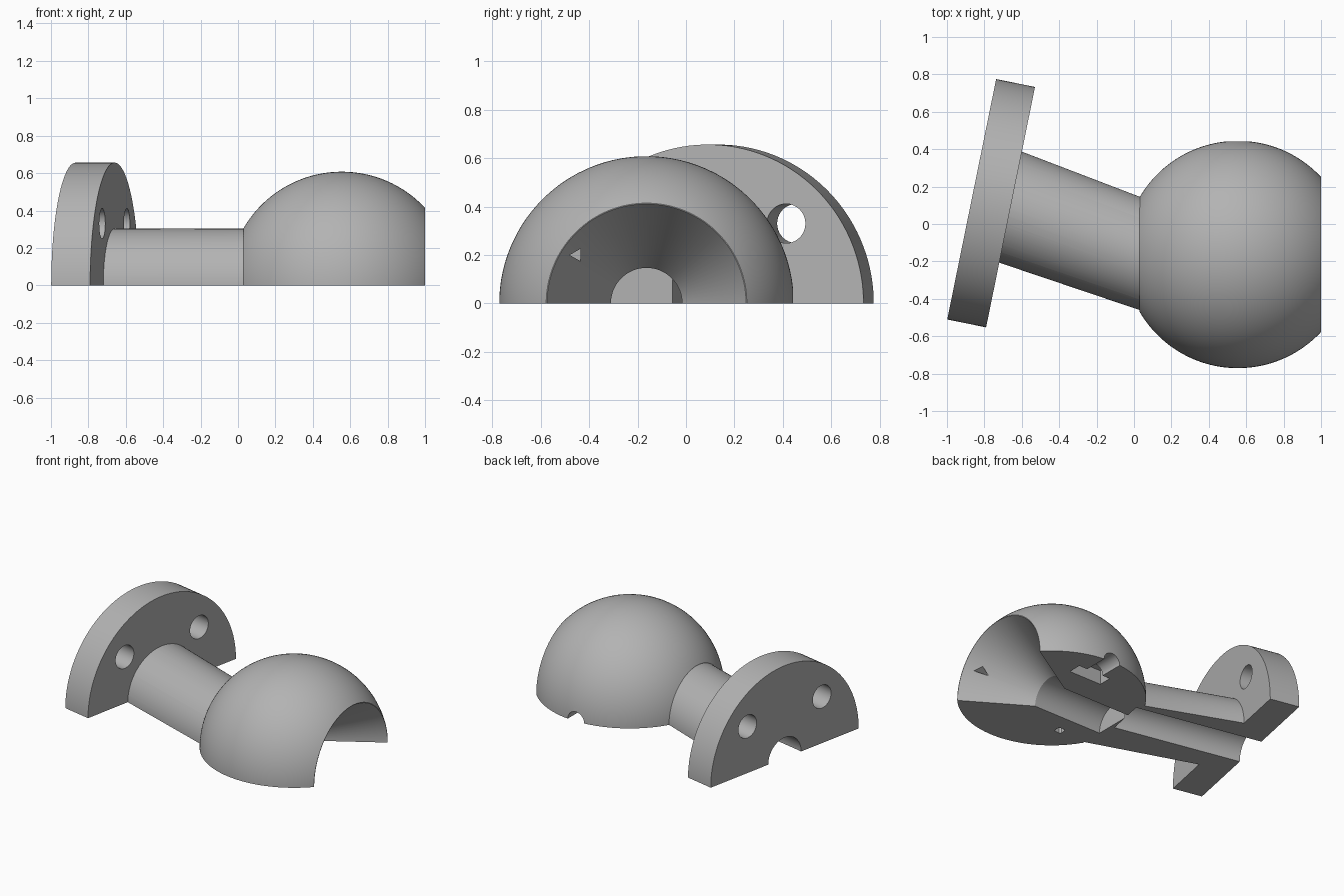
import bpy, bmesh, math
from mathutils import Vector

old = bpy.data.objects.get("Cube")
if old:
    bpy.data.objects.remove(old)

grey = bpy.data.materials.new("plain grey")
grey.use_nodes = True
GREY = (0.45, 0.45, 0.45, 1)
grey.diffuse_color = GREY
grey.node_tree.nodes["Principled BSDF"].inputs["Base Color"].default_value = GREY


def loft(name, sections, sides=96):
    """Solid through circles given as (centre, yaw of circle normal, radius)."""
    bm = bmesh.new()
    rings = []
    for centre, yaw, r in sections:
        u = Vector((-math.sin(yaw), math.cos(yaw), 0))
        ring = []
        for i in range(sides):
            t = math.tau * (i + 0.5) / sides
            offset = u * math.cos(t) + Vector((0, 0, math.sin(t)))
            ring.append(bm.verts.new(Vector(centre) + r * offset))
        rings.append(ring)
    for a, b in zip(rings, rings[1:]):
        for i in range(sides):
            j = (i + 1) % sides
            bm.faces.new((a[i], a[j], b[j], b[i]))
    bm.faces.new(rings[0])
    bm.faces.new(rings[-1])
    return finish(name, bm)


def box(name, low, high):
    bm = bmesh.new()
    bmesh.ops.create_cube(bm, size=1)
    for v in bm.verts:
        v.co = [lo + (c + 0.5) * (hi - lo) for c, lo, hi in zip(v.co, low, high)]
    return finish(name, bm)


def finish(name, bm):
    bmesh.ops.recalc_face_normals(bm, faces=bm.faces)
    mesh = bpy.data.meshes.new(name)
    bm.to_mesh(mesh)
    bm.free()
    mesh.materials.append(grey)
    obj = bpy.data.objects.new(name, mesh)
    bpy.context.collection.objects.link(obj)
    return obj


def combine(target, other, operation):
    mod = target.modifiers.new(operation, 'BOOLEAN')
    mod.operation = operation
    mod.solver = 'EXACT'
    mod.object = other
    bpy.context.view_layer.objects.active = target
    bpy.ops.object.modifier_apply(modifier=mod.name)
    bpy.data.objects.remove(other)


# Main dimensions
BALL = Vector((0.555, -0.163, 0))
BALL_R = 0.608
NECK_X = 0.03
FLANGE = Vector((-0.66, 0.09, 0))
YAW = math.radians(-11.5)
AXIS = Vector((math.cos(YAW), math.sin(YAW), 0))
SIDE = Vector((-math.sin(YAW), math.cos(YAW), 0))
THICK = 0.212
BORE_R = 0.147


def on_ball_axis(x):
    return (x, BALL.y, 0)


# Ball truncated at both ends
steps = 56
first = math.acos((NECK_X - BALL.x) / BALL_R)
last = math.acos((1 - BALL.x) / BALL_R)
arc = [first + (last - first) * i / steps for i in range(steps + 1)]
body = loft("ball_joint_half", [(on_ball_axis(BALL.x + BALL_R * math.cos(a)), 0,
                                 BALL_R * math.sin(a)) for a in arc])

# Slanted neck blending from the ball to the tilted flange
neck = loft("neck", [((0.1, -0.163, 0), 0, 0.302),
                     ((NECK_X, -0.157, 0), 0, 0.303),
                     (FLANGE, YAW, 0.303),
                     (FLANGE - AXIS * 0.1, YAW, 0.303)])
combine(body, neck, 'UNION')

# Tilted round flange
flange = loft("flange", [(FLANGE, YAW, 0.656), (FLANGE - AXIS * THICK, YAW, 0.656)], 128)
combine(body, flange, 'UNION')

# Conical mouth and straight bore
slope = (0.411 - BORE_R) / (1 - 0.57)
mouth = loft("mouth_cutter", [(on_ball_axis(1.1), 0, 0.411 + slope * 0.1),
                              (on_ball_axis(0.57), 0, BORE_R),
                              (on_ball_axis(NECK_X), 0, BORE_R)])
combine(body, mouth, 'DIFFERENCE')

# Bore square to the flange
flange_bore = loft("flange_bore_cutter", [(FLANGE - AXIS * 0.3, YAW, BORE_R - 0.001),
                                          (FLANGE + AXIS * 0.705, YAW, BORE_R - 0.001)])
combine(body, flange_bore, 'DIFFERENCE')

# Bolt holes
for sign in (-1, 1):
    spot = FLANGE + SIDE * sign * 0.33 + Vector((0, 0, 0.33))
    hole = loft("bolt_hole_cutter", [(spot - AXIS * 0.3, YAW, 0.081),
                                     (spot + AXIS * 0.1, YAW, 0.081)], 48)
    combine(body, hole, 'DIFFERENCE')

# Set screw channel and its nut pocket
screw = loft("screw_cutter", [((BALL.x, 0.2, 0), math.pi / 2, 0.065),
                              ((BALL.x, 0.6, 0), math.pi / 2, 0.065)], 32)
combine(body, screw, 'DIFFERENCE')
nut = box("nut_cutter", (BALL.x - 0.125, 0.175, -0.1), (BALL.x + 0.13, 0.27, 0.1))
combine(body, nut, 'DIFFERENCE')

# Small triangular recess in the mouth
notch = loft("notch_cutter", [((0.84, -0.45, 0.2), 0, 0.03),
                              ((0.95, -0.45, 0.2), 0, 0.03)], 3)
combine(body, notch, 'DIFFERENCE')

# Flat parting face, then a small locating hole in it
below = box("parting_cutter", (-2, -2, -2), (2, 2, 0))
combine(body, below, 'DIFFERENCE')
pin = box("pin_cutter", (0.22, -0.475, -0.1), (0.275, -0.42, 0.08))
bevel = pin.modifiers.new("round", 'BEVEL')
bevel.width = 0.012
combine(body, pin, 'DIFFERENCE')

bpy.ops.object.select_all(action='DESELECT')
body.select_set(True)
bpy.context.view_layer.objects.active = body
bpy.ops.object.shade_smooth_by_angle(angle=math.radians(30))
